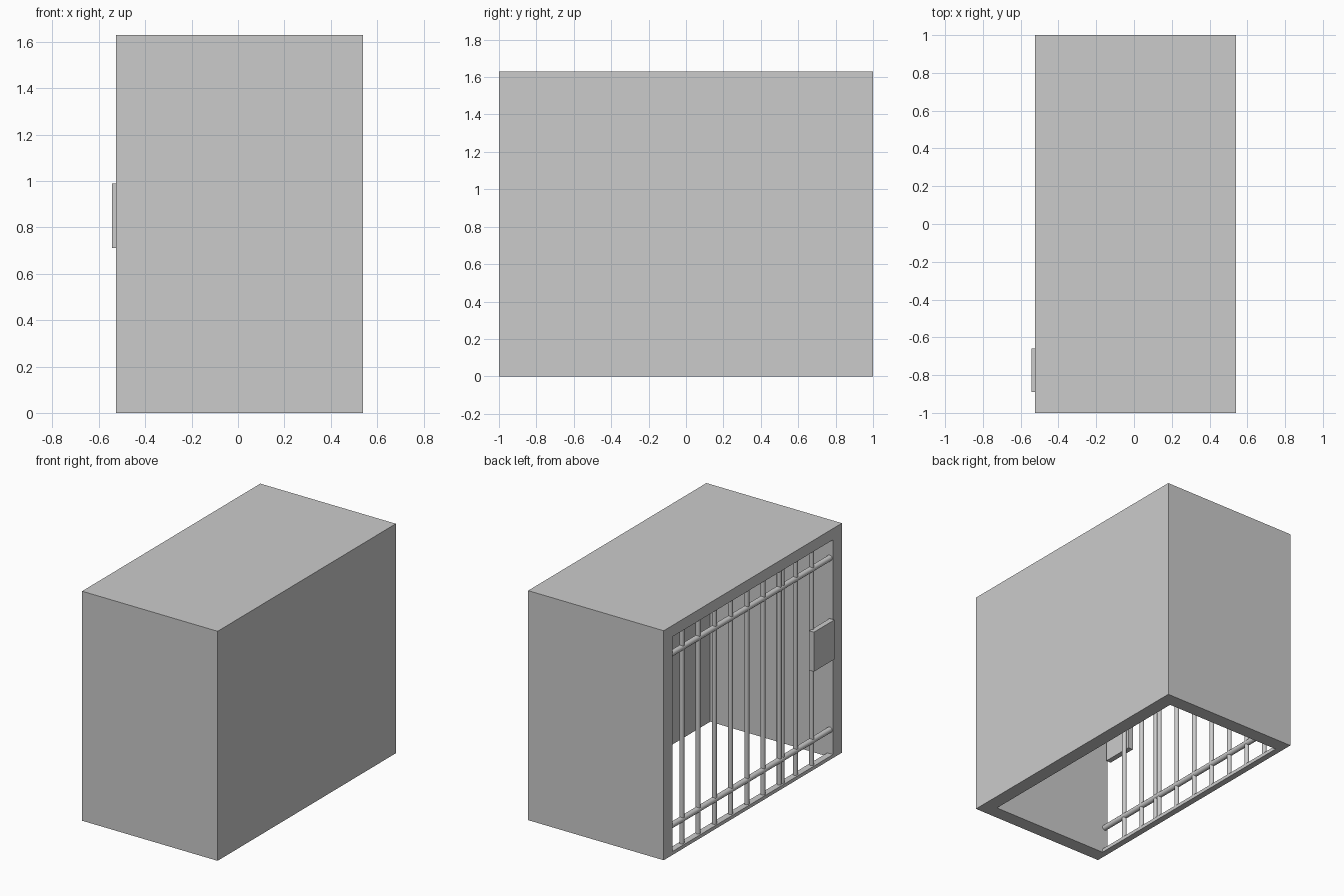
import bpy, math

if "Cube" in bpy.data.objects:
    bpy.data.objects.remove(bpy.data.objects["Cube"])

X0, X1, H, T = -0.525, 0.54, 1.63, 0.1
TOP = H - 0.08      # underside of the roof
BAR_X = -0.5


def box(name, lo, hi):
    bpy.ops.mesh.primitive_cube_add(size=1, location=[(a + b) / 2 for a, b in zip(lo, hi)])
    o = bpy.context.object
    o.name = name
    o.scale = [b - a for a, b in zip(lo, hi)]
    bpy.ops.object.transform_apply(location=False, rotation=False, scale=True)
    return o


def rod(name, loc, length, r, along_y=False):
    rot = (math.pi / 2, 0, 0) if along_y else (0, 0, 0)
    bpy.ops.mesh.primitive_cylinder_add(vertices=12, radius=r, depth=length, location=loc, rotation=rot)
    o = bpy.context.object
    o.name = name
    bpy.ops.object.shade_smooth_by_angle(angle=math.radians(40))
    return o


# Cell shell: solid block hollowed out, open at the bottom and on the barred side
shell = box("cell_walls", (X0, -1, 0), (X1, 1, H))
cutter = box("hollow_cutter", (X0 - 0.2, -1 + T, -0.2), (X1 - T, 1 - T, TOP))
cutter.hide_render = True
cutter.hide_set(True)
mod = shell.modifiers.new("hollow", 'BOOLEAN')
mod.operation = 'DIFFERENCE'
mod.object = cutter
mod.solver = 'EXACT'

# Threshold under the bars
box("threshold", (X0, -1 + T, 0), (X0 + 0.045, 1 - T, 0.025))

# Vertical bars, with a second one beside the door edge
ys = [0.76 - 0.182 * i for i in range(9)] + [-0.366]
for i, y in enumerate(ys):
    rod(f"bar_{i + 1}", (BAR_X, y, TOP / 2), TOP, 0.016)

# Horizontal rails
for name, z in (("lower_rail", 0.195), ("upper_rail", 1.415)):
    rod(name, (BAR_X, 0, z), 2 - 2 * T, 0.02, True)

# Lock plate on the door
box("lock_plate", (-0.543, -0.89, 0.71), (-0.505, -0.66, 0.99))
